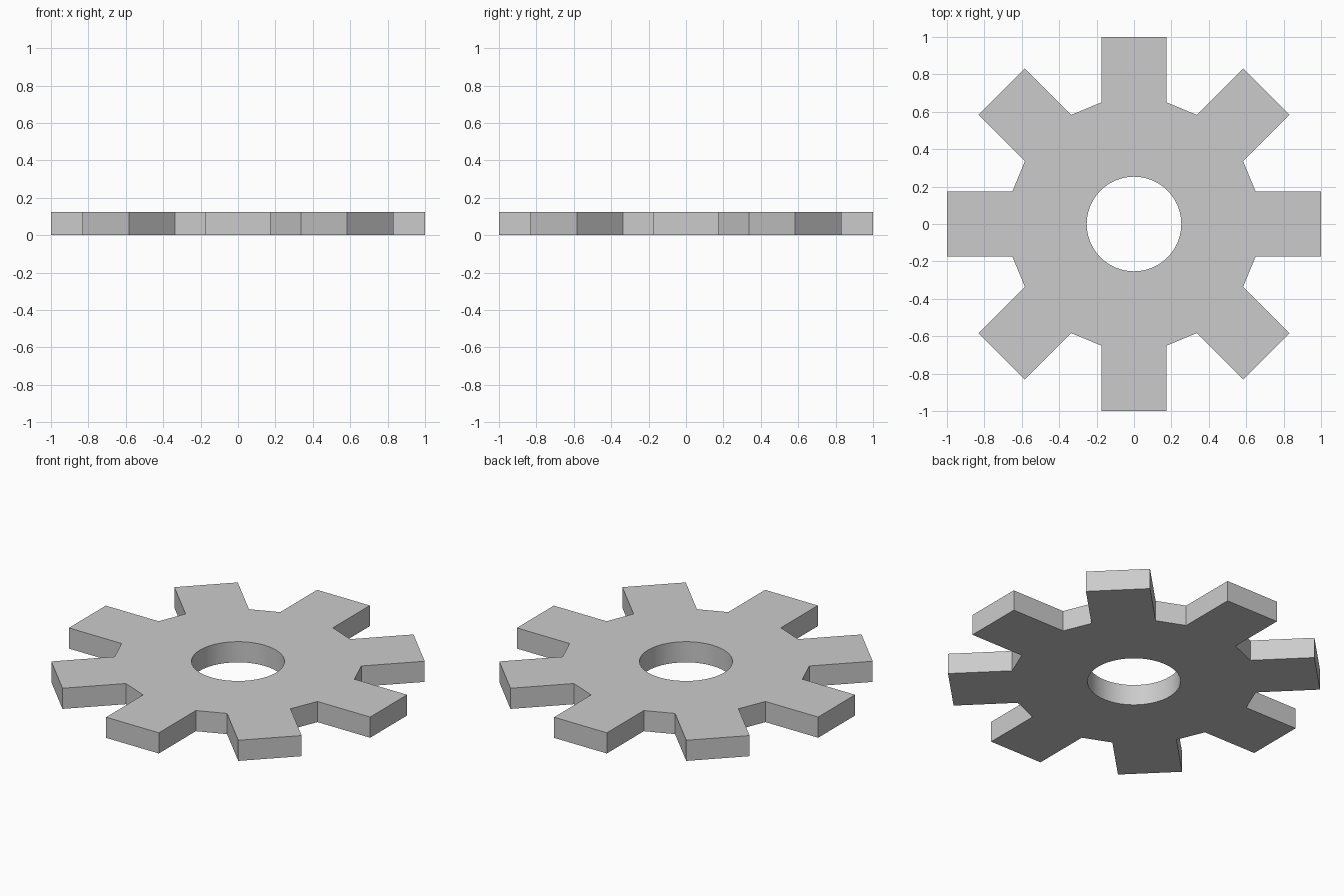
import bpy, bmesh
from math import cos, sin, radians, tau

if "Cube" in bpy.data.objects:
    bpy.data.objects.remove(bpy.data.objects["Cube"])

TEETH, HALF_W, ROOT, TIP = 8, 0.175, 0.65, 1.0
HOLE_R, HOLE_SIDES, HEIGHT = 0.253, 48, 0.124


def loop(bm, points):
    verts = [bm.verts.new((x, y, 0)) for x, y in points]
    return [bm.edges.new((v, verts[(i + 1) % len(verts)])) for i, v in enumerate(verts)]


# Toothed outline: one square tooth repeated around the centre
tooth = [(ROOT, -HALF_W), (TIP, -HALF_W), (TIP, HALF_W), (ROOT, HALF_W)]
outline = []
for i in range(TEETH):
    c, s = cos(i * tau / TEETH), sin(i * tau / TEETH)
    outline += [(x * c - y * s, x * s + y * c) for x, y in tooth]

# Round centre hole
hole = [(HOLE_R * cos(i * tau / HOLE_SIDES), HOLE_R * sin(i * tau / HOLE_SIDES))
        for i in range(HOLE_SIDES)]

# Fill between the outlines and extrude into a plate
bm = bmesh.new()
edges = loop(bm, outline) + loop(bm, hole)
bmesh.ops.triangle_fill(bm, edges=edges, use_beauty=True, use_dissolve=False)
ext = bmesh.ops.extrude_face_region(bm, geom=bm.faces[:], use_keep_orig=True)
top = [g for g in ext["geom"] if isinstance(g, bmesh.types.BMVert)]
bmesh.ops.translate(bm, verts=top, vec=(0, 0, HEIGHT))
bmesh.ops.recalc_face_normals(bm, faces=bm.faces[:])

mesh = bpy.data.meshes.new("gear_wheel")
bm.to_mesh(mesh)
bm.free()
gear = bpy.data.objects.new("gear_wheel", mesh)
bpy.context.collection.objects.link(gear)

# Smooth bore, crisp edges elsewhere
bpy.context.view_layer.objects.active = gear
gear.select_set(True)
bpy.ops.object.shade_smooth_by_angle(angle=radians(20))
